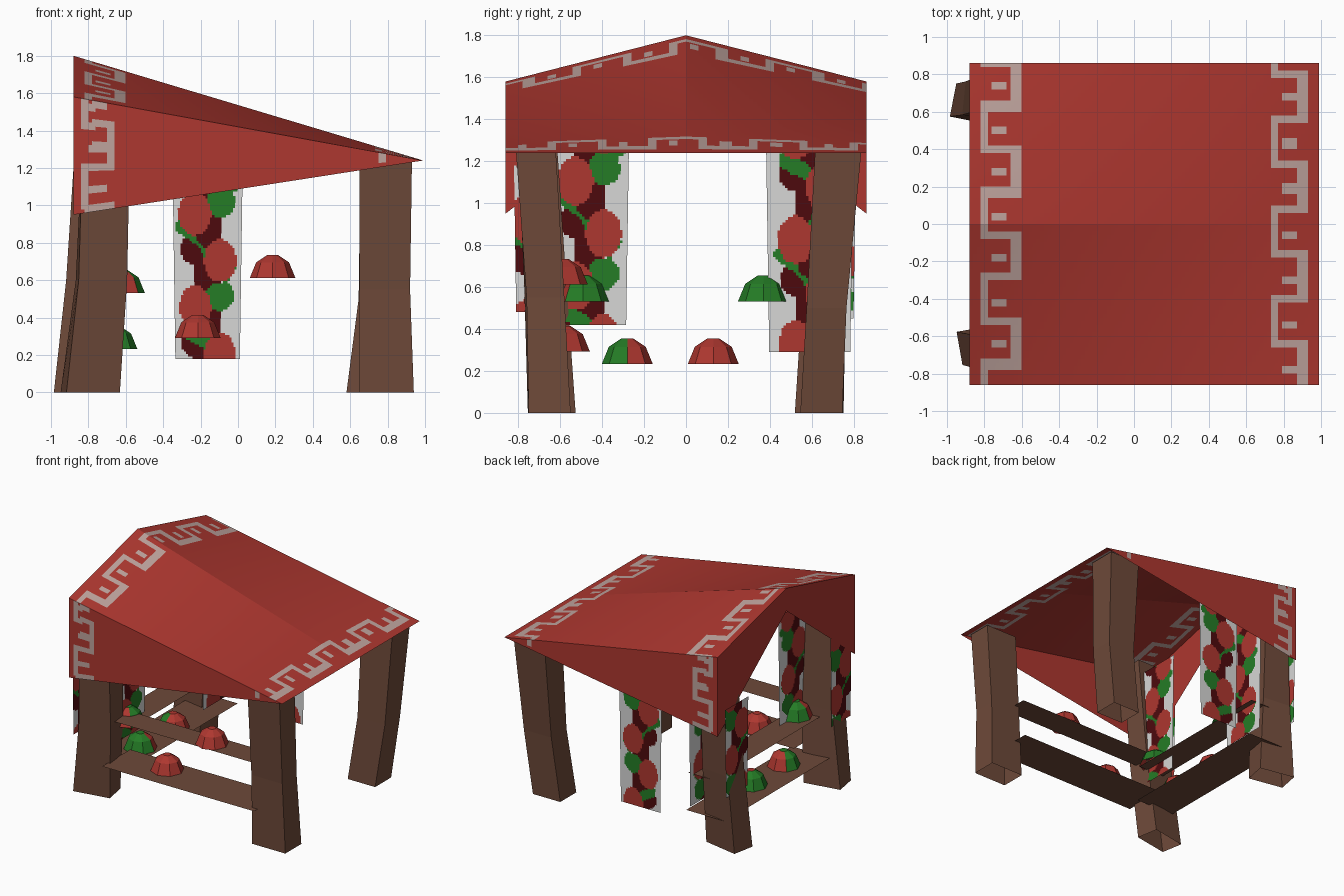
import bpy, bmesh, math
from mathutils import Vector

if "Cube" in bpy.data.objects:
    bpy.data.objects.remove(bpy.data.objects["Cube"])


def material(name, rgb):
    m = bpy.data.materials.new(name)
    m.diffuse_color = (*rgb, 1)
    m.use_nodes = True
    m.node_tree.nodes["Principled BSDF"].inputs["Base Color"].default_value = m.diffuse_color
    return m


RED, TRIM, WOOD, CLOTH, GREEN, MAROON = range(6)
MATS = [material("canopy red", (.42, .038, .029)),
        material("pale trim", (.52, .37, .34)),
        material("brown wood", (.155, .067, .041)),
        material("white cloth", (.68, .68, .67)),
        material("leaf green", (.018, .20, .019)),
        material("dark maroon", (.075, .003, .004))]


def finish(name, bm):
    me = bpy.data.meshes.new(name)
    bm.to_mesh(me)
    bm.free()
    for m in MATS:
        me.materials.append(m)
    ob = bpy.data.objects.new(name, me)
    bpy.context.collection.objects.link(ob)
    return ob


def surface(name, point, nu, nv, colour):
    """Sheet of nu x nv faces; point(u, v) and colour(u, v, centre) with u, v in 0..1."""
    bm = bmesh.new()
    g = [[bm.verts.new(point(i / nu, j / nv)) for j in range(nv + 1)] for i in range(nu + 1)]
    for i in range(nu):
        for j in range(nv):
            c = [g[i][j], g[i + 1][j], g[i + 1][j + 1], g[i][j + 1]]
            if (c[2].co - c[1].co).length + (c[3].co - c[0].co).length < 1e-6:
                continue
            f = bm.faces.new(c)
            f.material_index = colour((i + .5) / nu, (j + .5) / nv, f.calc_center_median())
    bmesh.ops.remove_doubles(bm, verts=bm.verts, dist=1e-5)
    return finish(name, bm)


def key_band(x, t, lo, hi, step, parity, w=.022):
    """Square-wave band: t runs along the band, x across it between lo and hi."""
    k = math.floor(t / step)
    local = t - k * step
    if lo - w < x < hi + w:
        if local < .042:
            return True
        if abs(x - (hi if k % 2 == parity else lo)) < w:
            return True
    return abs(x - (lo + hi) / 2) < .042 and abs(local - .55 * step) < .022


# canopy roof: ridge runs from the tall back end down to the low front edge
X0, X1, HW = -.88, .99, .86


def roof_point(u, v):
    y = HW * (2 * v - 1)
    back = 1.80 - .22 * abs(y) / HW
    return (X0 + (X1 - X0) * u, y, back + (1.24 - back) * u)


def roof_colour(u, v, c):
    hit = (key_band(c.x, c.y + .77, -.80, -.63, .23, 0)
           or key_band(c.x, c.y + .67, .75, .90, .242, 1))
    return TRIM if hit else RED


surface("canopy_roof", roof_point, 94, 86, roof_colour)

# triangular side flaps
for s, side in ((-1, "front"), (1, "rear")):
    def flap_point(u, v, s=s):
        top, low = 1.58 - .34 * u, .95 + .29 * u
        return (X0 + (X1 - X0) * u, s * HW, low + (top - low) * v)

    def flap_colour(u, v, c):
        hit = key_band(c.x, c.z - .97, -.82, -.68, .22, 1) or (abs(c.x - .77) < .02 and v > .3)
        return TRIM if hit else RED

    surface(side + "_side_flap", flap_point, 94, 30, flap_colour)


# chevron panel under the tall end of the roof
def gable_point(u, v):
    y = HW * (2 * u - 1)
    top, low = 1.80 - .22 * abs(y) / HW, 1.62 - .67 * abs(y) / HW
    return (X0, y, low + (top - low) * v)


surface("gable_panel", gable_point, 2, 1, lambda u, v, c: RED)


# bent wooden legs: (centre x, centre y, half x, half y, turn in degrees, z) per level
def leg(name, levels):
    bm = bmesh.new()
    rings = []
    for cx, cy, hx, hy, turn, z in levels:
        ca, sa = math.cos(math.radians(turn)), math.sin(math.radians(turn))
        rings.append([bm.verts.new((cx + ca * a * hx - sa * b * hy, cy + sa * a * hx + ca * b * hy, z))
                      for a, b in ((-1, -1), (1, -1), (1, 1), (-1, 1))])
    for lower, upper in zip(rings, rings[1:]):
        for i in range(4):
            j = (i + 1) % 4
            bm.faces.new((lower[i], lower[j], upper[j], upper[i]))
    bm.faces.new(rings[-1])
    for f in bm.faces:
        f.material_index = WOOD
    finish(name, bm)


leg("front_right_leg", [(.795, -.65, .145, .10, 0, 0), (.785, -.67, .135, .09, 0, .55),
                        (.79, -.715, .14, .095, 0, 1.24)])
leg("rear_right_leg", [(.70, .645, .12, .10, 0, 0), (.765, .67, .12, .095, 0, .5),
                       (.79, .725, .135, .11, 0, 1.24)])
leg("front_left_leg", [(-.79, -.64, .145, .09, 10, 0), (-.73, -.67, .13, .09, 5, .6),
                       (-.70, -.72, .125, .09, 0, 1.5)])
leg("rear_left_leg", [(-.825, .635, .145, .09, -11, 0), (-.79, .66, .12, .09, -6, .6),
                      (-.76, .69, .10, .09, 0, 1.5)])

# flat shelf boards on the front and left sides
for name, xa, xb, ya, yb, z in (
        ("front_upper_shelf", -.66, .69, -.69, -.48, .61),
        ("front_lower_shelf", -.63, .70, -.80, -.45, .29),
        ("left_upper_shelf", -.77, -.54, -.58, .74, .53),
        ("left_lower_shelf", -.86, -.52, -.58, .74, .23)):
    surface(name, lambda u, v: (xa + (xb - xa) * u, ya + (yb - ya) * v, z), 1, 1,
            lambda u, v, c: WOOD)


# patterned hanging cloths
def cloth_colour(width, phase):
    def colour(u, v, c):
        s = (u - .5) * width
        t = c.z + phase
        k = math.floor(t / .25)
        d = t - (k + .5) * .25
        side = .07 if k % 2 else -.07
        if ((s - side) / .09) ** 2 + (d / .115) ** 2 < 1:
            return RED
        if abs(s + .11 * math.sin(t * 12.57 + 1)) < .042 + .03 * math.sin(t * 31):
            return GREEN
        if ((s + side) / .08) ** 2 + ((d - .06) / .08) ** 2 < 1:
            return GREEN if k % 2 == 0 else MAROON
        return MAROON if abs(s) < .07 else CLOTH
    return colour


def cloth(name, a, b, low, high, phase):
    a, b = Vector(a), Vector(b)
    w = (b - a).length
    mid = (a + b) / 2

    def point(u, v):
        p = mid + (b - a) * (u - .5) * (.92 + .08 * v)
        return (p.x, p.y, low + (high - low) * v)

    surface(name, point, max(6, int(w / .0125)), int((high - low) / .0125), cloth_colour(w, phase))


cloth("rear_cloth", (-.35, .80), (.025, .80), .18, 1.20, .17)
cloth("left_front_inner_cloth", (-.62, -.65), (-.62, -.27), .42, 1.40, .02)
cloth("left_front_outer_cloth", (-.875, -.82), (-.875, -.56), .48, 1.18, .2)
cloth("left_rear_inner_cloth", (-.585, .38), (-.585, .80), .29, 1.40, .3)
cloth("left_rear_outer_cloth", (-.91, .52), (-.91, .81), .45, 1.15, .15)


# low-poly fruit domes; faces turned towards the "ripe" direction are green
def dome(name, x, y, z, green=None, limit=0):
    bm = bmesh.new()
    rings = []
    for r, h in ((.122, 0), (.088, .083), (.03, .122)):
        rings.append([bm.verts.new((x + r * math.cos(math.tau * i / 8),
                                    y + r * math.sin(math.tau * i / 8), z + h)) for i in range(8)])
    for lower, upper in zip(rings, rings[1:]):
        for i in range(8):
            j = (i + 1) % 8
            bm.faces.new((lower[i], lower[j], upper[j], upper[i]))
    bm.faces.new(rings[-1])
    bm.normal_update()
    for f in bm.faces:
        f.material_index = RED
        if green and f.normal.dot(Vector(green).normalized()) > limit:
            f.material_index = GREEN
    finish(name, bm)


dome("front_fruit_1", .185, -.59, .612)
dome("front_fruit_2", -.215, -.58, .292)
dome("left_fruit_1", -.62, .37, .532, (1, -.5, 0), -.6)
dome("left_fruit_2", -.62, -.49, .532, (.2, 1, -.2), -.3)
dome("left_fruit_3", -.66, -.28, .232, (-.2, -1, 0), -.3)
dome("left_fruit_4", -.66, .13, .232, (-1, 0, 0), .1)
